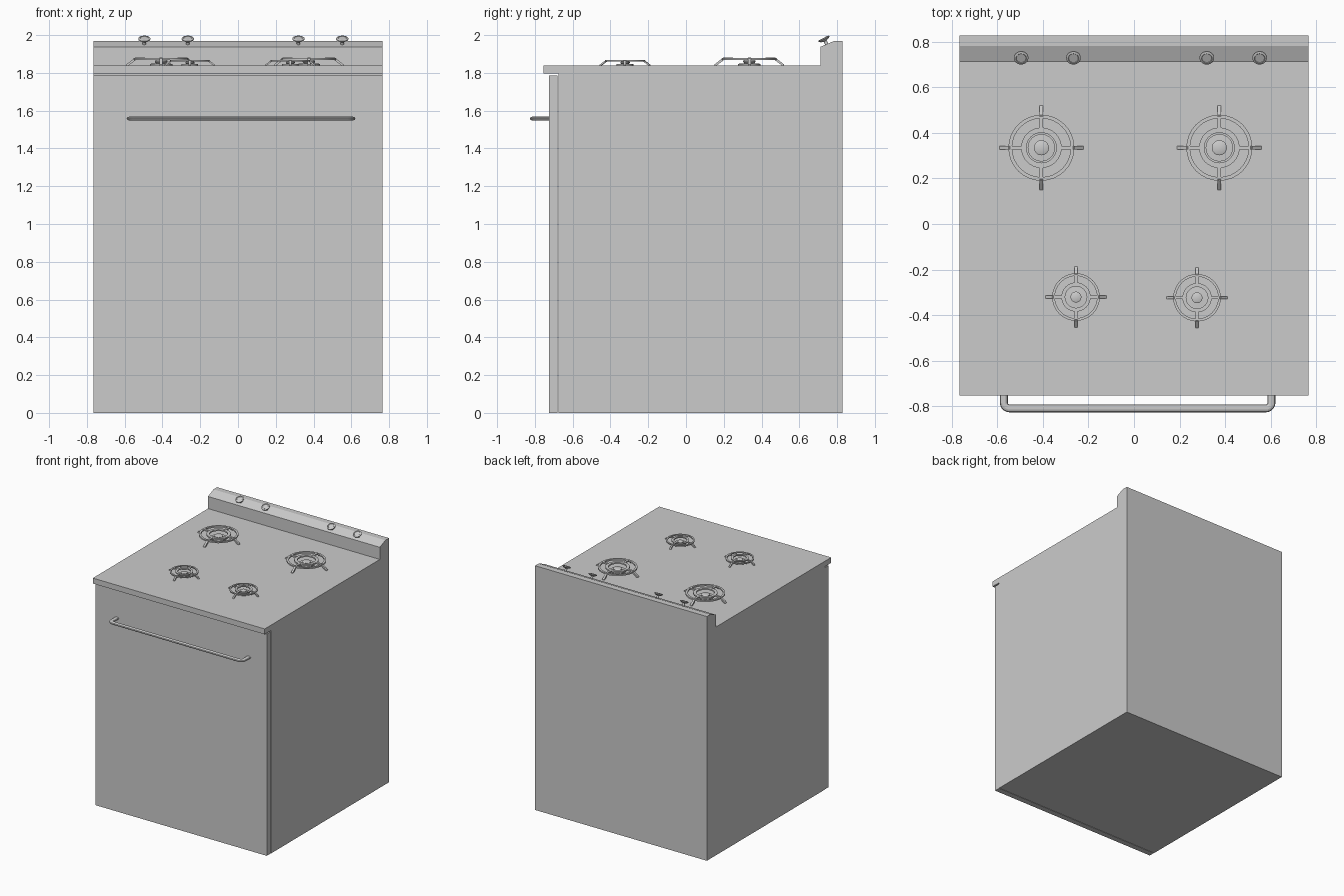
import bpy, bmesh, math
from mathutils import Matrix, Vector

if "Cube" in bpy.data.objects:
    bpy.data.objects.remove(bpy.data.objects["Cube"])


def finish(bm, name, matrix=Matrix(), smooth=False):
    bmesh.ops.recalc_face_normals(bm, faces=bm.faces)
    mesh = bpy.data.meshes.new(name)
    bm.to_mesh(mesh)
    bm.free()
    ob = bpy.data.objects.new(name, mesh)
    bpy.context.collection.objects.link(ob)
    ob.matrix_world = matrix
    if smooth:
        bpy.ops.object.select_all(action='DESELECT')
        bpy.context.view_layer.objects.active = ob
        ob.select_set(True)
        bpy.ops.object.shade_smooth_by_angle(angle=math.radians(35))
    return ob


def add_prism(bm, points, axis, half):
    """Extrude a closed (u, z) profile along the horizontal axis by +-half."""
    def place(u, z, w):
        return (w, u, z) if axis == 'X' else (u, w, z)
    vs = [bm.verts.new(place(u, z, -half)) for u, z in points]
    face = bm.faces.new(vs)
    out = bmesh.ops.extrude_face_region(bm, geom=[face])
    new = [g for g in out['geom'] if isinstance(g, bmesh.types.BMVert)]
    shift = Vector(place(0, 0, 2 * half))
    bmesh.ops.translate(bm, verts=new, vec=shift)
    return vs + new


def add_lathe(bm, points, closed=False, steps=32):
    """Spin an (r, z) profile about the z axis."""
    rings = []
    for i in range(steps):
        a = 2 * math.pi * i / steps
        rings.append([bm.verts.new((r * math.cos(a), r * math.sin(a), z)) for r, z in points])
    n = len(points)
    for i in range(steps):
        p, q = rings[i], rings[(i + 1) % steps]
        for j in range(n if closed else n - 1):
            k = (j + 1) % n
            bm.faces.new((p[j], q[j], q[k], p[k]))
    if not closed:
        bm.faces.new([r[0] for r in rings])
        bm.faces.new([r[-1] for r in rings])


# Body, cooktop lip and control panel in one side profile
bm = bmesh.new()
add_prism(bm, [(-0.675, 0), (0.828, 0), (0.828, 1.968), (0.782, 1.968), (0.712, 1.938),
               (0.712, 1.84), (-0.754, 1.84), (-0.754, 1.796), (-0.675, 1.796)], 'X', 0.766)
finish(bm, "stove_body")

# Oven door
bm = bmesh.new()
add_prism(bm, [(-0.725, 0), (-0.679, 0), (-0.679, 1.786), (-0.725, 1.786)], 'X', 0.764)
finish(bm, "oven_door")

# Door handle: flattened tube with rounded corners
x0, x1, y0, yb, rc = -0.572, 0.604, -0.720, -0.810, 0.025
path = [(x0, y0)]
for cx, start in ((x0 + rc, math.pi), (x1 - rc, 1.5 * math.pi)):
    for i in range(6):
        a = start + i * math.pi / 10
        path.append((cx + rc * math.cos(a), yb + rc + rc * math.sin(a)))
path.append((x1, y0))
curve = bpy.data.curves.new("door_handle", 'CURVE')
curve.dimensions = '3D'
curve.bevel_depth = 0.0175
curve.bevel_resolution = 3
curve.use_fill_caps = True
spline = curve.splines.new('POLY')
spline.points.add(len(path) - 1)
for pt, (x, y) in zip(spline.points, path):
    pt.co = (x, y, 0, 1)
handle = bpy.data.objects.new("door_handle", curve)
bpy.context.collection.objects.link(handle)
handle.location.z = 1.558
handle.scale.z = 0.6
bpy.ops.object.select_all(action='DESELECT')
bpy.context.view_layer.objects.active = handle
handle.select_set(True)
bpy.ops.object.convert(target='MESH')
bpy.ops.object.shade_smooth_by_angle(angle=math.radians(35))

# Burners with pan supports; the front pair is smaller
burners = {"rear_left": (-0.407, 0.335, 1), "rear_right": (0.375, 0.335, 1),
           "front_left": (-0.255, -0.321, 0.72), "front_right": (0.277, -0.324, 0.72)}
for label, (x, y, s) in burners.items():
    mat = Matrix.Translation((x, y, 1.84)) @ Matrix.Scale(s, 4)
    bm = bmesh.new()
    add_lathe(bm, [(0.060, -0.002), (0.060, 0.008), (0.026, 0.010), (0.033, 0.018),
                   (0.033, 0.024), (0.028, 0.027)])
    finish(bm, label + "_burner", mat, True)

    bm = bmesh.new()
    for r_in, r_out in ((0.066, 0.089), (0.129, 0.145)):
        add_lathe(bm, [(r_in, 0.028), (r_out, 0.028), (r_out, 0.039), (r_in, 0.039)], True)
    for i in range(4):
        vs = add_prism(bm, [(0.086, 0.041), (0.138, 0.041), (0.185, 0.004), (0.185, -0.001),
                            (0.173, -0.001), (0.132, 0.030), (0.086, 0.030)], 'Y', 0.008)
        bmesh.ops.rotate(bm, verts=vs, cent=(0, 0, 0),
                         matrix=Matrix.Rotation(i * math.pi / 2, 3, 'Z'))
    finish(bm, label + "_pan_support", mat, True)

# Control knobs standing on the sloped panel
for i, x in enumerate((-0.496, -0.266, 0.320, 0.552)):
    bm = bmesh.new()
    add_lathe(bm, [(0.009, -0.034), (0.009, -0.012), (0.022, -0.008), (0.032, -0.001),
                   (0.032, 0.004), (0.023, 0.007), (0.021, 0.005)], steps=24)
    mat = Matrix.Translation((x, 0.731, 1.979)) @ Matrix.Rotation(math.radians(27), 4, 'X')
    finish(bm, f"control_knob_{i + 1}", mat, True)
